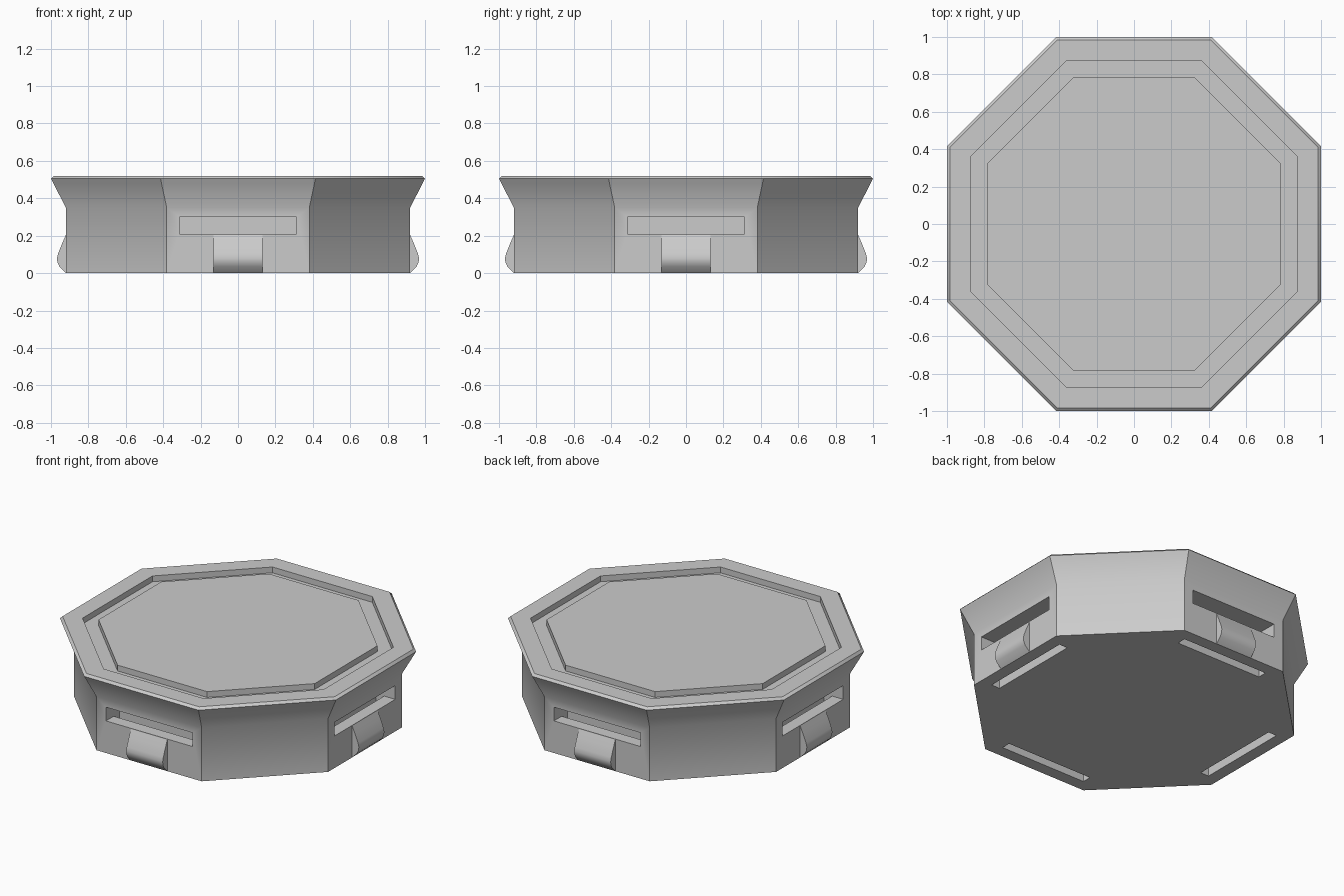
import bpy, bmesh, math
from mathutils import Matrix

cube = bpy.data.objects.get("Cube")
if cube:
    bpy.data.objects.remove(cube, do_unlink=True)

grey = bpy.data.materials.new("light grey")
grey.use_nodes = True
grey.diffuse_color = (0.6, 0.6, 0.6, 1)
grey.node_tree.nodes["Principled BSDF"].inputs["Base Color"].default_value = (0.6, 0.6, 0.6, 1)

QUARTERS = [Matrix.Rotation(i * math.pi / 2, 4, "Z") for i in range(4)]


def make_object(name, bm):
    bmesh.ops.recalc_face_normals(bm, faces=bm.faces)
    mesh = bpy.data.meshes.new(name)
    bm.to_mesh(mesh)
    bm.free()
    obj = bpy.data.objects.new(name, mesh)
    mesh.materials.append(grey)
    bpy.context.collection.objects.link(obj)
    return obj


def activate(obj):
    bpy.ops.object.select_all(action="DESELECT")
    obj.select_set(True)
    bpy.context.view_layer.objects.active = obj


def smooth(obj, angle=38):
    activate(obj)
    bpy.ops.object.shade_smooth_by_angle(angle=math.radians(angle))


def octagon_lathe(profile):
    """Stack octagon rings given as (distance to flat side, height)."""
    bm = bmesh.new()
    rings = []
    for apothem, z in profile:
        r = apothem / math.cos(math.pi / 8)
        angles = [(i + 0.5) * math.pi / 4 for i in range(8)]
        rings.append([bm.verts.new((r * math.cos(a), r * math.sin(a), z)) for a in angles])
    for low, high in zip(rings, rings[1:]):
        for i in range(8):
            j = (i + 1) % 8
            bm.faces.new((low[i], low[j], high[j], high[i]))
    bm.faces.new(rings[0][::-1])
    bm.faces.new(rings[-1])
    return bm


def prism(profile, half_width):
    """Extrude a (distance outwards, height) outline along the front side."""
    bm = bmesh.new()
    ends = [[bm.verts.new((x, -d, z)) for d, z in profile] for x in (-half_width, half_width)]
    n = len(profile)
    for i in range(n):
        j = (i + 1) % n
        bm.faces.new((ends[0][i], ends[0][j], ends[1][j], ends[1][i]))
    bm.faces.new(ends[0])
    bm.faces.new(ends[1][::-1])
    return bm


# Octagonal body with flared rim, groove and raised centre
base = make_object("octagonal_base", octagon_lathe([
    (0.92, 0), (0.92, 0.35), (0.99, 0.485), (1.0, 0.505), (0.985, 0.52),
    (0.873, 0.52), (0.873, 0.482), (0.783, 0.482), (0.783, 0.52)]))

# L-shaped slots: in through the side, then down through the underside
slot_outline = [(1.05, 0.21), (1.05, 0.30), (0.78, 0.30),
                (0.78, -0.1), (0.84, -0.1), (0.84, 0.21)]
for turn in QUARTERS:
    cutter = make_object("slot_cutter", prism(slot_outline, 0.313))
    cutter.hide_render = True
    cutter.data.transform(turn)
    activate(base)
    cut = base.modifiers.new("slot", "BOOLEAN")
    cut.operation = "DIFFERENCE"
    cut.solver = "EXACT"
    cut.object = cutter
    bpy.ops.object.modifier_apply(modifier=cut.name)
    bpy.data.objects.remove(cutter, do_unlink=True)
smooth(base)

# Rounded catches below each slot
catch_outline = [(0.90, 0.0), (0.92, 0.0), (0.955, 0.035), (0.966, 0.06), (0.968, 0.08),
                 (0.962, 0.105), (0.94, 0.16), (0.92, 0.205), (0.90, 0.205)]
for side, turn in zip(("front", "left", "back", "right"), QUARTERS):
    catch = make_object(side + "_catch", prism(catch_outline, 0.132))
    catch.data.transform(turn)
    smooth(catch)
